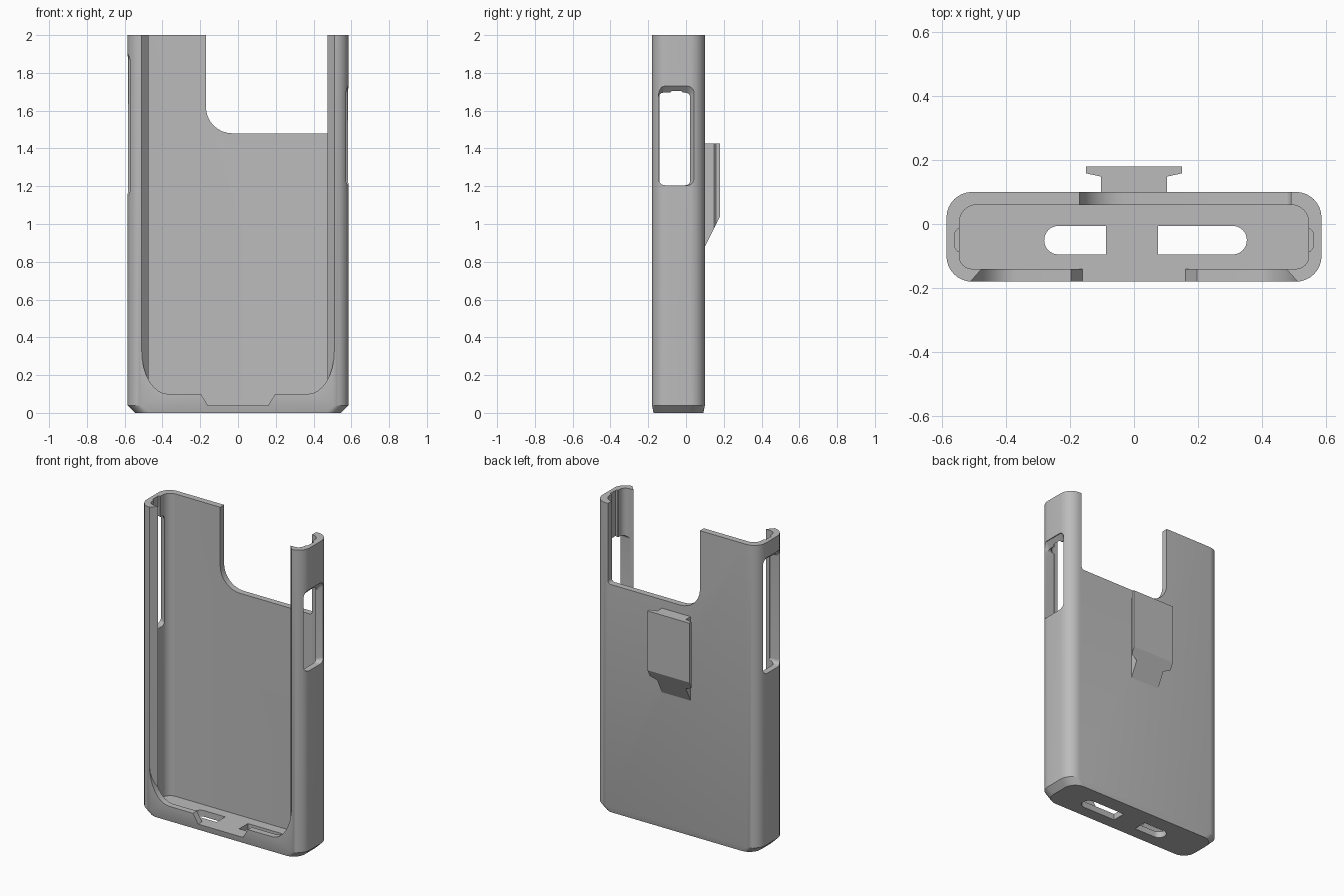
import bpy, bmesh, math

cube = bpy.data.objects.get("Cube")
if cube:
    bpy.data.objects.remove(cube, do_unlink=True)

grey = bpy.data.materials.new("matte grey")
grey.use_nodes = True
COLOUR = (0.5, 0.5, 0.5, 1)
grey.diffuse_color = COLOUR
grey.node_tree.nodes["Principled BSDF"].inputs["Base Color"].default_value = COLOUR


def rounded(x0, x1, y0, y1, radii, steps=8):
    """Rounded rectangle; radii run from lower left, counter-clockwise."""
    corners = [(x0, y0, 1, 1), (x1, y0, -1, 1), (x1, y1, -1, -1), (x0, y1, 1, -1)]
    pts = []
    for i, ((x, y, sx, sy), r) in enumerate(zip(corners, radii)):
        rx, ry = r if isinstance(r, tuple) else (r, r)
        if rx == 0:
            pts.append((x, y))
            continue
        for k in range(steps + 1):
            a = math.pi * (1 + i / 2 + k / steps / 2)
            pts.append((x + sx * rx + rx * math.cos(a), y + sy * ry + ry * math.sin(a)))
    return pts


PLACE = {"x": lambda p, d: (d, p[0], p[1]),
         "y": lambda p, d: (p[0], d, p[1]),
         "z": lambda p, d: (p[0], p[1], d)}


def loft(name, axis, *sections):
    """Solid through (outline, depth) sections along an axis."""
    bm = bmesh.new()
    rings = [[bm.verts.new(PLACE[axis](p, d)) for p in pts] for pts, d in sections]
    bm.faces.new(rings[0])
    bm.faces.new(rings[-1])
    for a, b in zip(rings, rings[1:]):
        for i in range(len(a)):
            j = (i + 1) % len(a)
            bm.faces.new((a[i], a[j], b[j], b[i]))
    bmesh.ops.recalc_face_normals(bm, faces=bm.faces[:])
    mesh = bpy.data.meshes.new(name)
    bm.to_mesh(mesh)
    bm.free()
    mesh.materials.append(grey)
    obj = bpy.data.objects.new(name, mesh)
    bpy.context.collection.objects.link(obj)
    return obj


def boolean(target, tool, operation="DIFFERENCE"):
    """Apply a boolean and remove its tool."""
    mod = target.modifiers.new("cut", "BOOLEAN")
    mod.operation, mod.solver, mod.object = operation, "EXACT", tool
    bpy.context.view_layer.update()
    graph = bpy.context.evaluated_depsgraph_get()
    mesh = bpy.data.meshes.new_from_object(target.evaluated_get(graph))
    target.modifiers.clear()
    target.data = mesh
    bpy.data.objects.remove(tool, do_unlink=True)


# Outer shell with chamfered foot
R = 0.08
outline = rounded(-0.585, 0.585, -0.18, 0.1, [R] * 4)
foot = rounded(-0.545, 0.545, -0.172, 0.092, [R] * 4)
case = loft("case_shell", "z", (foot, 0), (outline, 0.04), (outline, 2))

# Main cavity, open at the top
inner = rounded(-0.545, 0.545, -0.14, 0.06, [0.04, 0.04, 0.055, 0.055])
boolean(case, loft("cavity", "z", (inner, 0.04), (inner, 2.1)))

# Front opening: flared sides, curved lower corners
corner = (0.14, 0.23)
arch = rounded(-0.51, 0.51, 0.1, 2.1, [corner, corner, 0, 0])
opening = loft("opening", "y", (arch, -0.3), (arch, -0.1))
flare = [(-0.515, -0.185), (0.515, -0.185), (0.475, -0.14),
         (0.475, 0), (-0.475, 0), (-0.475, -0.14)]
boolean(opening, loft("flare", "z", (flare, 0), (flare, 2.2)), "INTERSECT")
boolean(case, opening)

# Notch in the lower lip
notch = [(-0.16, 0.04), (0.16, 0.04), (0.2, 0.105), (0.2, 0.14), (-0.2, 0.14), (-0.2, 0.105)]
boolean(case, loft("notch", "y", (notch, -0.3), (notch, -0.12)))

# Camera cutout in the back wall
camera_gap = rounded(-0.17, 0.49, 1.48, 2.1, [0.14, 0.02, 0, 0])
boolean(case, loft("camera_gap", "y", (camera_gap, 0.03), (camera_gap, 0.2)))

# Side windows, and the grooves that lead into them from the top
for side, low, high in ((1, 1.205, 1.73), (-1, 1.15, 1.9)):
    narrow = rounded(-0.145, 0.022, low, high - 0.035, [0.025] * 4)
    wide = rounded(-0.145, 0.042, low, high, [0.035] * 4)
    boolean(case, loft("window", "x", (narrow, side * 0.5), (narrow, side * 0.55),
                       (wide, side * 0.58), (wide, side * 0.7)))
    groove = [(side * x, y) for x, y in
              ((0.53, -0.09), (0.55, -0.085), (0.558, -0.075),
               (0.558, -0.025), (0.55, -0.015), (0.53, -0.01))]
    boolean(case, loft("groove", "z", (groove, high - 0.1), (groove, 2.1)))

# Port slots through the floor, each rounded on its outer end
for x0, x1, radii in ((-0.28, -0.088, [0.044, 0, 0, 0.044]),
                      (0.075, 0.352, [0, 0.044, 0.044, 0])):
    slot = rounded(x0, x1, -0.095, -0.006, radii)
    boolean(case, loft("port_slot", "z", (slot, -0.1), (slot, 0.1)))

# T-shaped belt clip with a sloped lower end
tee = [(-0.103, 0.09), (0.103, 0.09), (0.103, 0.148), (0.15, 0.158),
       (0.15, 0.18), (-0.15, 0.18), (-0.15, 0.158), (-0.103, 0.148)]
clip = loft("back_clip", "z", (tee, 0.8), (tee, 1.425))
ramp = [(0.05, 0.78), (0.25, 1.18), (0.25, 0.7), (0.05, 0.7)]
boolean(clip, loft("ramp", "x", (ramp, -0.3), (ramp, 0.3)))

# Smooth the rounded edges, keep creases sharp
bpy.ops.object.select_all(action="DESELECT")
for obj in (case, clip):
    obj.select_set(True)
bpy.context.view_layer.objects.active = case
bpy.ops.object.shade_smooth_by_angle(angle=math.radians(25))
